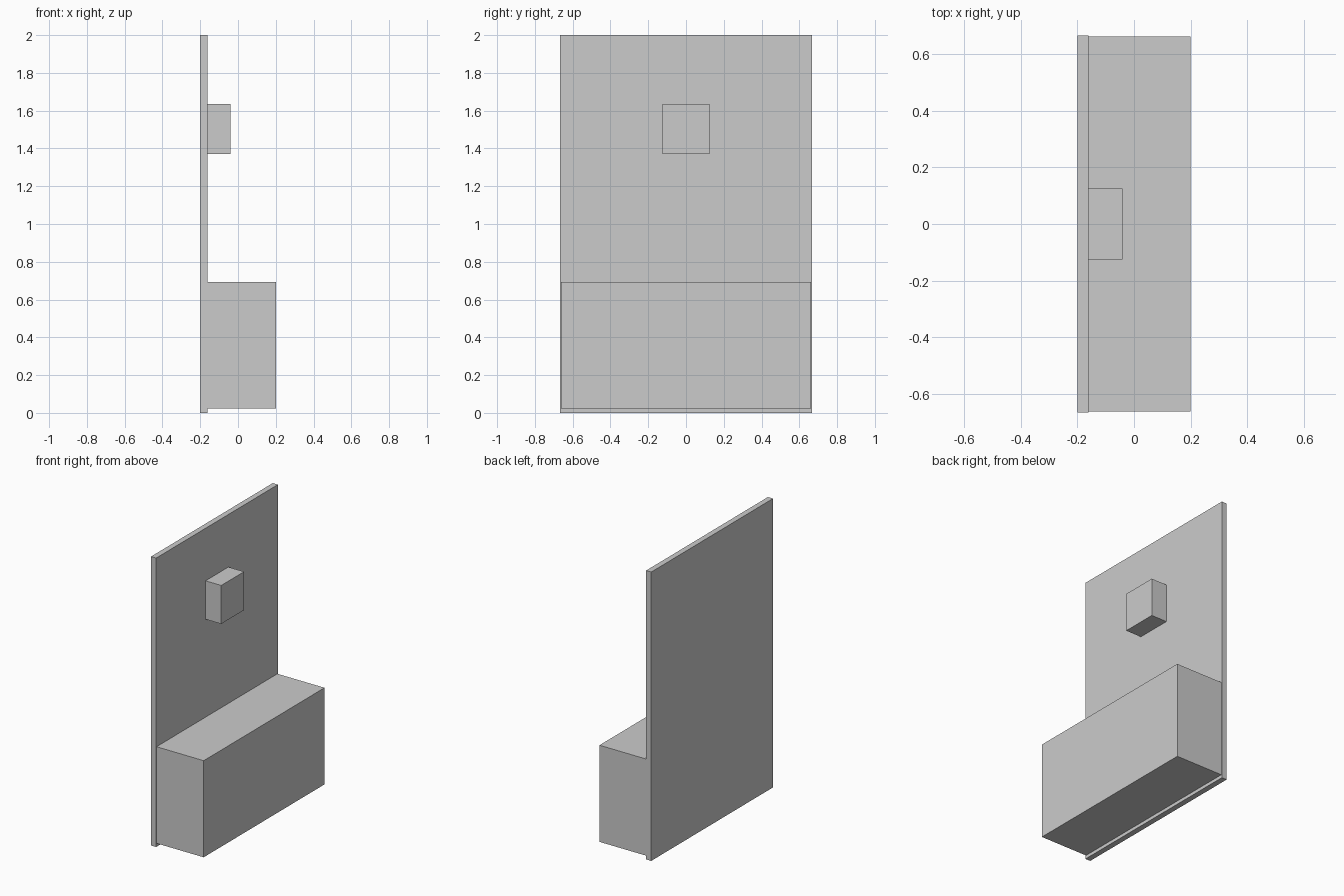
import bpy
from mathutils import Vector

if "Cube" in bpy.data.objects:
    bpy.data.objects.remove(bpy.data.objects["Cube"], do_unlink=True)

# Single neutral finish
GREY = (0.6, 0.6, 0.6, 1.0)
grey = bpy.data.materials.new("grey")
grey.use_nodes = True
grey.diffuse_color = GREY
grey.node_tree.nodes["Principled BSDF"].inputs["Base Color"].default_value = GREY


def box(name, low, high):
    """Add a box spanning two opposite corners."""
    low, high = Vector(low), Vector(high)
    bpy.ops.mesh.primitive_cube_add(size=1, location=(low + high) / 2)
    part = bpy.context.object
    part.name = name
    part.scale = high - low
    bpy.ops.object.transform_apply(location=False, rotation=False, scale=True)
    part.data.materials.append(grey)
    return part


PANEL_FACE = -0.161

# Upright backing panel
box("back_panel", (-0.2, -0.666, 0), (PANEL_FACE, 0.666, 2))

# Long lower box, raised slightly off the floor
box("lower_box", (PANEL_FACE, -0.661, 0.023), (0.2, 0.661, 0.692))

# Small block high on the panel
box("upper_block", (PANEL_FACE, -0.125, 1.37), (-0.041, 0.125, 1.636))
